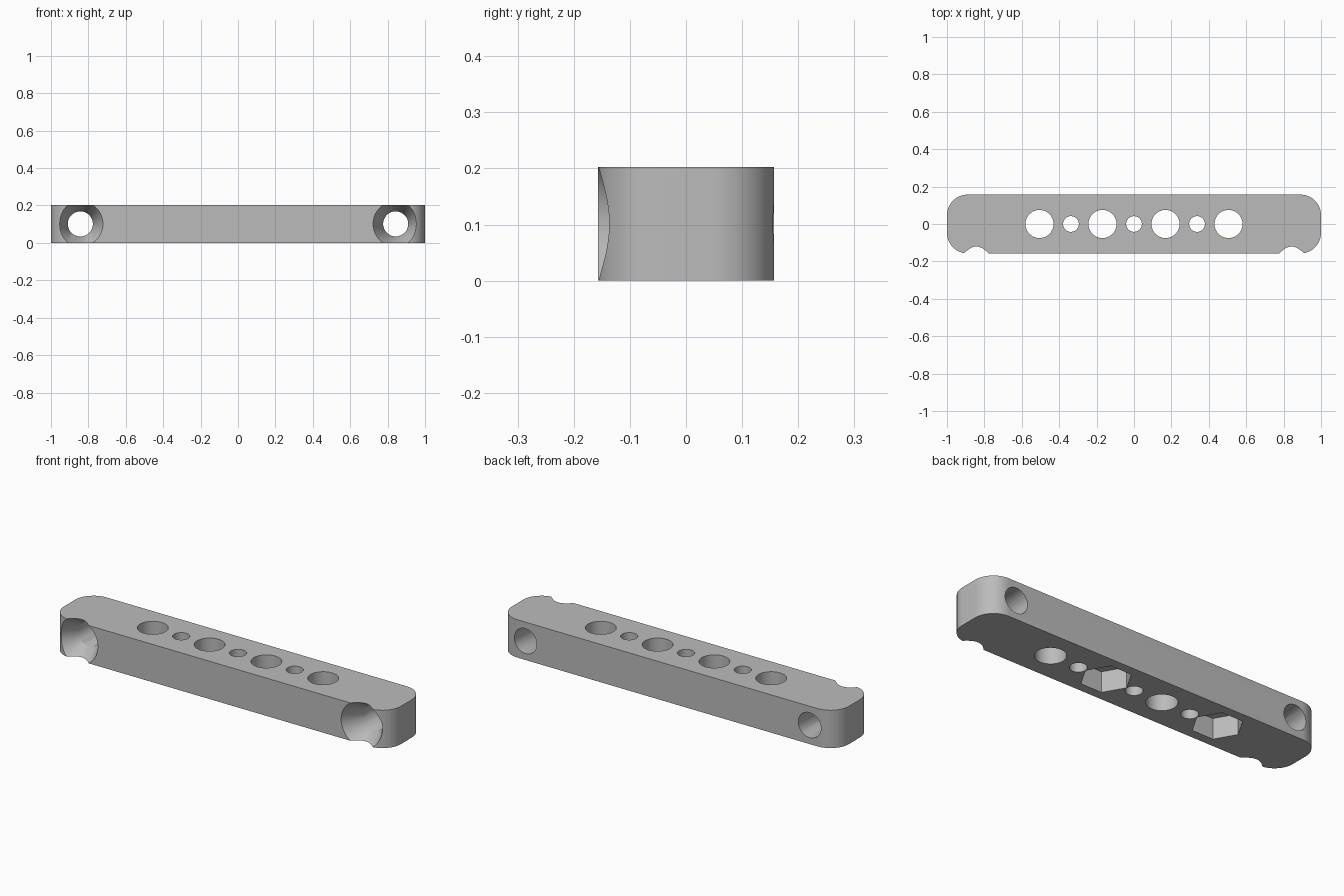
import bpy, bmesh, math
from mathutils import Matrix

if "Cube" in bpy.data.objects:
    bpy.data.objects.remove(bpy.data.objects["Cube"], do_unlink=True)

HALF_L, HALF_W, HEIGHT, CORNER = 1.0, 0.157, 0.203, 0.11
PITCH = 0.1685      # spacing of the row of vertical holes
SCREW_X = 0.843     # position of the horizontal screw holes

grey = bpy.data.materials.new("plain_grey")
grey.use_nodes = True
colour = (0.5, 0.5, 0.5, 1)
grey.diffuse_color = colour
grey.node_tree.nodes["Principled BSDF"].inputs["Base Color"].default_value = colour


def add_object(name, bm):
    bmesh.ops.recalc_face_normals(bm, faces=bm.faces)
    mesh = bpy.data.meshes.new(name)
    bm.to_mesh(mesh)
    bm.free()
    mesh.materials.append(grey)
    obj = bpy.data.objects.new(name, mesh)
    bpy.context.collection.objects.link(obj)
    return obj


# Bar body: rounded rectangle extruded upwards
bm = bmesh.new()
outline = []
for quarter, (sx, sy) in enumerate([(1, 1), (-1, 1), (-1, -1), (1, -1)]):
    for step in range(17):
        a = (quarter + step / 16) * math.pi / 2
        outline.append(bm.verts.new((sx * (HALF_L - CORNER) + CORNER * math.cos(a),
                                     sy * (HALF_W - CORNER) + CORNER * math.sin(a), 0)))
base = bm.faces.new(outline)
top = bmesh.ops.extrude_face_region(bm, geom=[base])["geom"]
bmesh.ops.translate(bm, vec=(0, 0, HEIGHT),
                    verts=[v for v in top if isinstance(v, bmesh.types.BMVert)])
bar = add_object("mounting_bar", bm)


def cut(name, location, r1, r2, depth, sides=64, along_y=False):
    """Subtract a cylinder, cone or prism from the bar."""
    matrix = Matrix.Translation(location)
    if along_y:
        matrix = matrix @ Matrix.Rotation(-math.pi / 2, 4, "X")
    bm = bmesh.new()
    bmesh.ops.create_cone(bm, cap_ends=True, segments=sides, radius1=r1, radius2=r2,
                          depth=depth, matrix=matrix)
    if sides == 6:      # turn the hexagon so two corners point along the bar
        bmesh.ops.rotate(bm, verts=bm.verts, cent=location,
                         matrix=Matrix.Rotation(math.pi / 6, 3, "Z"))
        xs = [v.co.x - location[0] for v in bm.verts]
        if max(xs) < r1 * 0.95:
            bmesh.ops.rotate(bm, verts=bm.verts, cent=location,
                             matrix=Matrix.Rotation(math.pi / 6, 3, "Z"))
    cutter = add_object(name, bm)
    cutter.hide_render = True
    mod = bar.modifiers.new(name, "BOOLEAN")
    mod.operation, mod.solver, mod.object = "DIFFERENCE", "EXACT", cutter
    bpy.context.view_layer.objects.active = bar
    bpy.ops.object.modifier_apply(modifier=name)
    bpy.data.objects.remove(cutter, do_unlink=True)


# Row of alternating large and small vertical holes
for i in range(-3, 4):
    radius = 0.075 if i % 2 else 0.042
    cut("row_hole", (i * PITCH, 0, HEIGHT / 2), radius, radius, 1)

# Hexagonal nut pockets in the underside
for i in (-3, 1):
    cut("nut_pocket", (i * PITCH, 0, 0), 0.124, 0.124, 0.22, sides=6)

# Horizontal screw holes, countersunk at the front
for side in (-1, 1):
    x = side * SCREW_X
    cut("screw_hole", (x, 0, HEIGHT / 2), 0.067, 0.067, 1, along_y=True)
    cut("countersink", (x, -HALF_W, HEIGHT / 2), 0.121 + 0.053 * 1.2,
        0.121 - 0.053 * 1.2, 0.24, along_y=True)

bpy.ops.object.select_all(action="DESELECT")
bar.select_set(True)
bpy.context.view_layer.objects.active = bar
bpy.ops.object.shade_smooth_by_angle(angle=math.radians(30))
